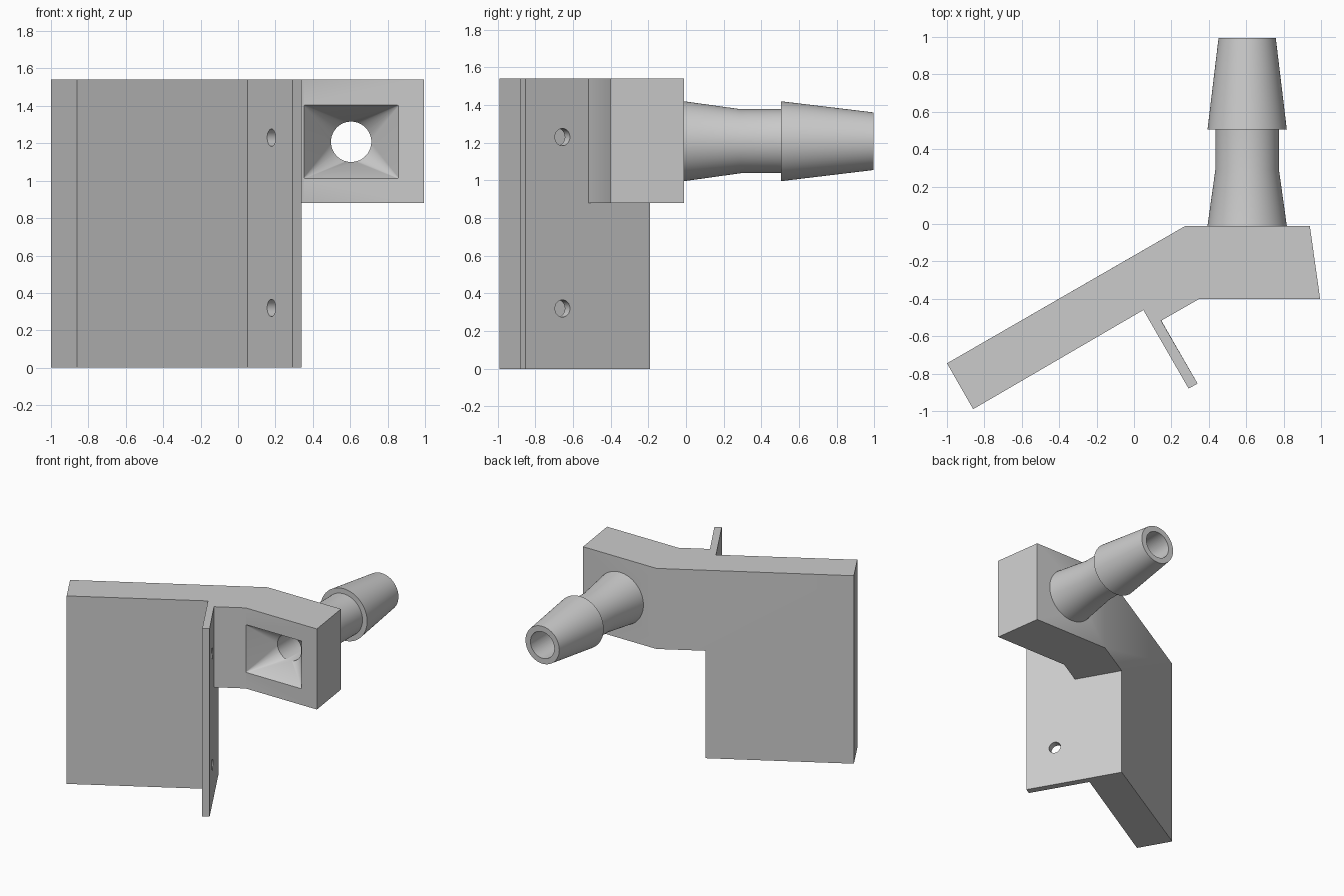
import bpy, bmesh, math
from mathutils import Matrix, Vector

if "Cube" in bpy.data.objects:
    bpy.data.objects.remove(bpy.data.objects["Cube"])

grey = bpy.data.materials.new("plain grey")
grey.use_nodes = True
grey.diffuse_color = (0.6, 0.6, 0.6, 1)
grey.node_tree.nodes["Principled BSDF"].inputs["Base Color"].default_value = (0.6, 0.6, 0.6, 1)

AXIS_X, AXIS_Z = 0.605, 1.208      # nozzle axis, running along y
BORE = 0.108


def finish(bm, name):
    bmesh.ops.recalc_face_normals(bm, faces=bm.faces)
    mesh = bpy.data.meshes.new(name)
    bm.to_mesh(mesh)
    bm.free()
    mesh.materials.append(grey)
    obj = bpy.data.objects.new(name, mesh)
    bpy.context.collection.objects.link(obj)
    return obj


def activate(obj):
    bpy.ops.object.select_all(action="DESELECT")
    obj.select_set(True)
    bpy.context.view_layer.objects.active = obj


def cut(obj, cutter):
    mod = obj.modifiers.new("cut", "BOOLEAN")
    mod.operation, mod.solver, mod.object = "DIFFERENCE", "EXACT", cutter
    activate(obj)
    bpy.ops.object.modifier_apply(modifier=mod.name)


def rod(name, centre, direction, radius, length, sides):
    bm = bmesh.new()
    turn = Vector(direction).to_track_quat("Z", "Y").to_matrix().to_4x4()
    bmesh.ops.create_cone(bm, cap_ends=True, segments=sides, radius1=radius, radius2=radius,
                          depth=length, matrix=Matrix.Translation(centre) @ turn)
    obj = finish(bm, name)
    obj.hide_render = True
    return obj


# Angled plate with its fin, and the raised block sharing one edge with it
back_joint, root = (-0.041, -0.192), (0.145, -0.517)
plate = [back_joint, (-1, -0.745), (-0.86, -0.99), (0.05, -0.46), (0.292, -0.88), (0.34, -0.853), root]
block = [root, (0.35, -0.4), (0.995, -0.4), (0.94, -0.01), (0.275, -0.01), back_joint]
outline = plate + block[1:-1]

bm = bmesh.new()
levels = [{p: bm.verts.new((*p, z)) for p in outline} for z in (0, 0.88, 1.54)]
for shape, low, high in ((plate, 0, 1), (outline, 1, 2)):
    for a, b in zip(shape, shape[1:] + shape[:1]):
        bm.faces.new((levels[low][a], levels[low][b], levels[high][b], levels[high][a]))
for shape, level in ((plate, 0), (block, 1), (outline, 2)):
    bm.faces.new([levels[level][p] for p in shape])
bmesh.ops.recalc_face_normals(bm, faces=bm.faces)
bmesh.ops.dissolve_limit(bm, angle_limit=0.02, verts=bm.verts, edges=bm.edges)
bracket = finish(bm, "bracket_body")

# Barbed hose nozzle, turned around its axis
profile = [(0, -0.01), (0.212, -0.01), (0.17, 0.29), (0.17, 0.505),
           (0.212, 0.505), (0.153, 0.995), (0, 0.995)]
bm = bmesh.new()
verts = [bm.verts.new((AXIS_X + r, y, AXIS_Z)) for r, y in profile]
edges = [bm.edges.new(pair) for pair in zip(verts, verts[1:])]
bmesh.ops.spin(bm, geom=verts + edges, cent=(AXIS_X, 0, AXIS_Z), axis=(0, 1, 0),
               angle=math.tau, steps=64)
bmesh.ops.remove_doubles(bm, verts=bm.verts, dist=0.0001)
nozzle = finish(bm, "barbed_nozzle")

# Rectangular inlet narrowing to the round bore
bm = bmesh.new()
for sx in (-1, 1):
    for sz in (-1, 1):
        bm.verts.new((AXIS_X + sx * 0.26, -0.41, AXIS_Z + sz * 0.2))
for i in range(64):
    a = math.tau * i / 64
    bm.verts.new((AXIS_X + 0.1 * math.cos(a), -0.19, AXIS_Z + 0.1 * math.sin(a)))
bmesh.ops.convex_hull(bm, input=bm.verts)
funnel = finish(bm, "inlet_cutter")
funnel.hide_render = True

bore = rod("bore_cutter", (AXIS_X, 0.45, AXIS_Z), (0, 1, 0), BORE, 1.4, 64)
holes = [rod("fin_hole_cutter", (0.205, -0.668, z), (0.866, 0.5, 0), 0.046, 0.2, 32)
         for z in (0.32, 1.23)]

for cutter in [funnel, bore] + holes:
    cut(bracket, cutter)
cut(nozzle, bore)
for cutter in [funnel, bore] + holes:
    bpy.data.objects.remove(cutter)

for obj in (bracket, nozzle):
    activate(obj)
    bpy.ops.object.shade_smooth_by_angle(angle=math.radians(30))
